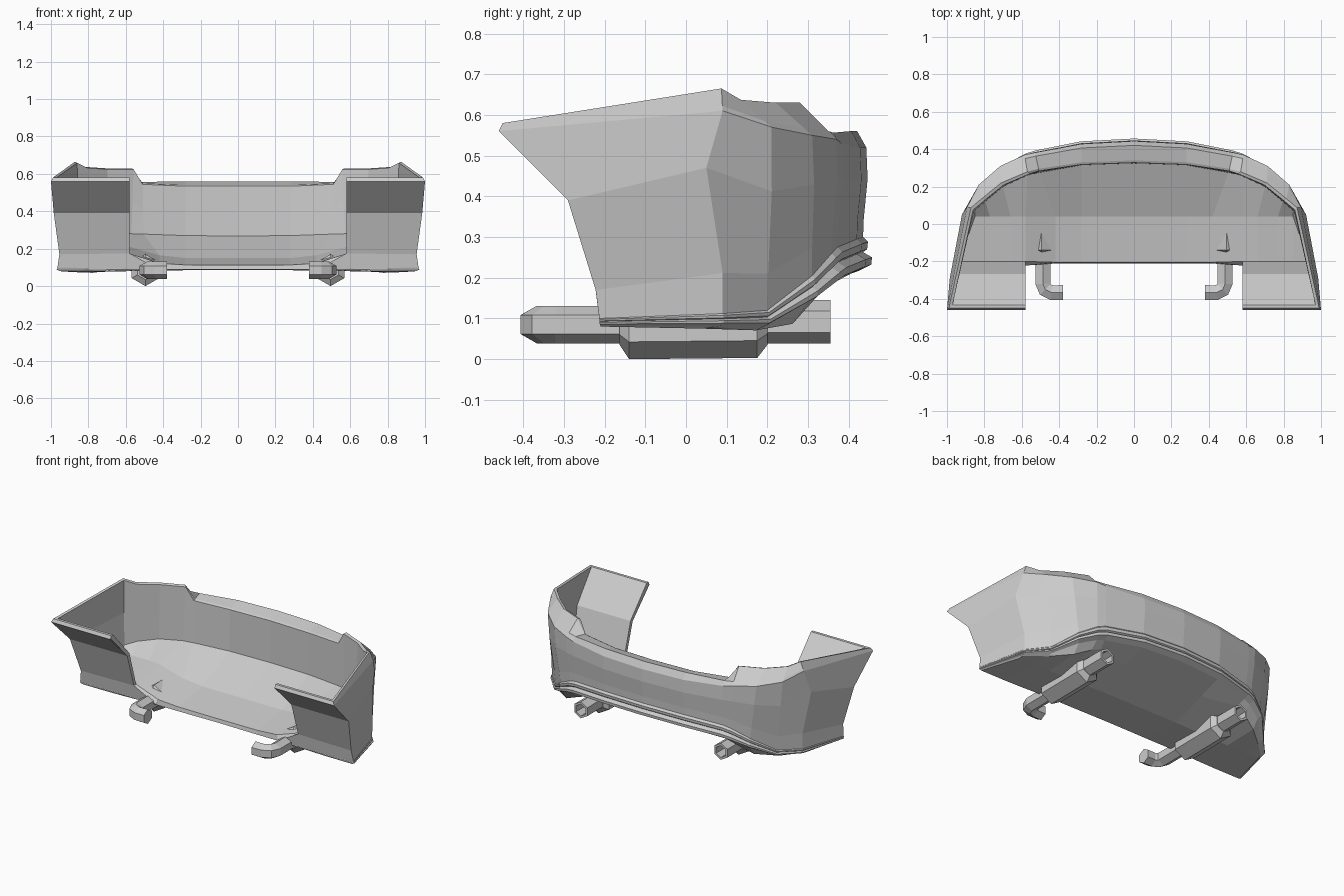
import bpy, bmesh, math
from mathutils import Vector as V

if "Cube" in bpy.data.objects:
    bpy.data.objects.remove(bpy.data.objects["Cube"])


def make_object(name, bm):
    """Turn a right-hand half into a mirrored, flat-shaded object."""
    me = bpy.data.meshes.new(name)
    bm.to_mesh(me)
    bm.free()
    ob = bpy.data.objects.new(name, me)
    bpy.context.collection.objects.link(ob)
    mir = ob.modifiers.new("mirror", 'MIRROR')
    mir.merge_threshold = 0.002
    return ob


def loft(bm, columns):
    """Skin quads between neighbouring columns of points."""
    grid = [[bm.verts.new(p) for p in col] for col in columns]
    for a, b in zip(grid, grid[1:]):
        for r in range(len(a) - 1):
            bm.faces.new((a[r], b[r], b[r + 1], a[r + 1]))


# Bumper columns from centre to corner: top inner edge, crease, moulding top
columns = [
    ((0, .34, .54), (0, .443, .52), (0, .435, .30)),
    ((.28, .33, .54), (.28, .428, .52), (.28, .42, .295)),
    ((.51, .295, .55), (.53, .382, .53), (.52, .372, .275)),
    ((.57, .28, .63), (.585, .37, .54), (.57, .358, .26)),
    ((.71, .22, .63), (.715, .31, .55), (.67, .31, .205)),
    ((.815, .135, .637), (.83, .21, .57), (.78, .20, .12)),
    ((.872, .087, .665), (.893, .09, .61), (.885, .09, .112)),
    ((.99, -.45, .58), (1, -.46, .56), (.965, -.213, .10)),
]
mould_size = [1, 1, 1, .95, .75, .45, .35, .2]
edge_lift = [.036, .036, .022, 0, 0, 0, 0, 0]
# Underside: x, height at y = .04, height at the front edge, sag behind it
floor = [(0, .085, .09, 0), (.28, .085, .088, 0), (.43, .082, .088, .015),
         (.57, .08, .085, .03), (.66, .078, .082, .045), (.78, .075, .08, .01),
         (.885, .075, .08, 0)]

lips = [V(c[2]) for c in columns]
shell = []
for i, (top, crease, lip) in enumerate(columns):
    top, crease, lip = V(top), V(crease), V(lip)
    t = lips[min(i + 1, 7)] - lips[max(i - 1, 0)]
    n = V((-t.y, t.x, 0)).normalized() if i else V((0, 1, 0))
    edge = crease.lerp(top, .22) + V((0, 0, edge_lift[i]))
    mid, low = crease.lerp(lip, .35) + n * .006, crease.lerp(lip, .8)
    if i == 6:
        mid = V((.92, .05, .47))
    if i == 7:
        mid, low = V((.985, -.29, .39)), V((.955, -.222, .17))
    # Double moulding around the lower edge
    mould = [lip + (n * o + V((0, 0, d))) * mould_size[i] for o, d in
             ((.012, -.012), (.010, -.03), (.0, -.037), (.022, -.05), (.02, -.068), (-.015, -.085))]
    if i < 7:
        x, zm, zf, sag = floor[i]
        m = V((x, .04, zm))
        under = mould[-1].lerp(m, .15 if sag else .4) - V((0, 0, sag))
        base = [under, m, V((x, -.21, zf))]
    else:
        base = [V((.955, -.21, .08))] * 3
        mould[-1] = V((.96, -.211, .084))
    shell.append([top, edge, crease, mid, low, lip] + mould + base)

# Inward return panel at the wheel opening
foot = V((.43, -.212, .09))
panel = [V((.58, p.y, p.z)) for p in shell[7][:4]] + [V((.58, -.222, .175))]

# Inside wall and raised tray: x, y, z of the back line, tray height mid and front
tray = [(0, .325, .268, .15, .112), (.28, .315, .27, .15, .113), (.505, .275, .278, .165, .122),
        (.57, .26, .28, .21, .172), (.70, .20, .28, .215, .175), (.795, .12, .27, .215, .175),
        (.852, .07, .25, .22, .177)]
tray_x = [0, .28, .42, .58, .66, .77, .85]
inner = []
for i, (x, y, z, zm, zf) in enumerate(tray):
    top = shell[i][0]
    rim = top + V((-.012 * (i > 2), -.012, -.006))
    back = V((x, y, z))
    front = V((tray_x[i], -.205, zf))
    inner.append([top, rim, rim.lerp(back, .5), back, V((tray_x[i], .04, zm)), front,
                  shell[i][-1] if i < 4 else front])
corner = V((.935, -.2, .178))
inner.append([shell[7][0], V((.97, -.432, .58)), V((.957, -.268, .40))] + [corner] * 4)
inside_foot = V((.58, -.2, .175))
inner.append([panel[0], V((.58, -.432, .58)), V((.58, -.268, .40))] + [inside_foot] * 4)

bm = bmesh.new()
loft(bm, shell + [panel + [foot] * (len(shell[0]) - 5)])
loft(bm, [c[::-1] for c in inner])
# Cut edge of the return panel
loft(bm, [[panel[0], panel[1], panel[3], panel[4], foot],
          [inner[-1][1], inner[-1][1], inner[-1][2], inside_foot, V((.42, -.205, .122))]])
bmesh.ops.remove_doubles(bm, verts=bm.verts, dist=.0005)
bmesh.ops.dissolve_degenerate(bm, edges=bm.edges, dist=.0003)
make_object("bumper_shell", bm)


# Six-sided exhaust parts
def hex_tube(name, path, radii, straight=True):
    bm = bmesh.new()
    pts = [V(p) for p in path]
    rings = []
    for i, (p, r) in enumerate(zip(pts, radii)):
        d = pts[min(i + 1, len(pts) - 1)] - pts[max(i - 1, 0)]
        side = V((1, 0, 0)) if straight else V((-d.y, d.x, 0)).normalized()
        rings.append([bm.verts.new(p + side * r * math.sin(k * math.pi / 3)
                                   + V((0, 0, r * math.cos(k * math.pi / 3)))) for k in range(6)])
    for a, b in zip(rings, rings[1:]):
        for k in range(6):
            bm.faces.new((a[k], a[(k + 1) % 6], b[(k + 1) % 6], b[k]))
    bm.faces.new(rings[0])
    bm.faces.new(rings[-1])
    bmesh.ops.recalc_face_normals(bm, faces=bm.faces)
    return make_object(name, bm)


hex_tube("muffler", [(.495, -.163, .085), (.495, -.14, .085), (.495, .175, .088), (.495, .2, .09)],
         [.05, .085, .085, .055])
hex_tube("tailpipe", [(.495, .19, .092), (.495, .355, .092), (.495, .355, .092), (.495, .27, .092)],
         [.053, .053, .038, .038])
# Front pipe runs forward, then turns inward
hex_tube("exhaust_pipe", [(.487, -.15, .085), (.487, -.32, .085), (.475, -.35, .085), (.44, -.367, .085),
                          (.38, -.367, .085)], [.046, .046, .046, .046, .046], straight=False)
